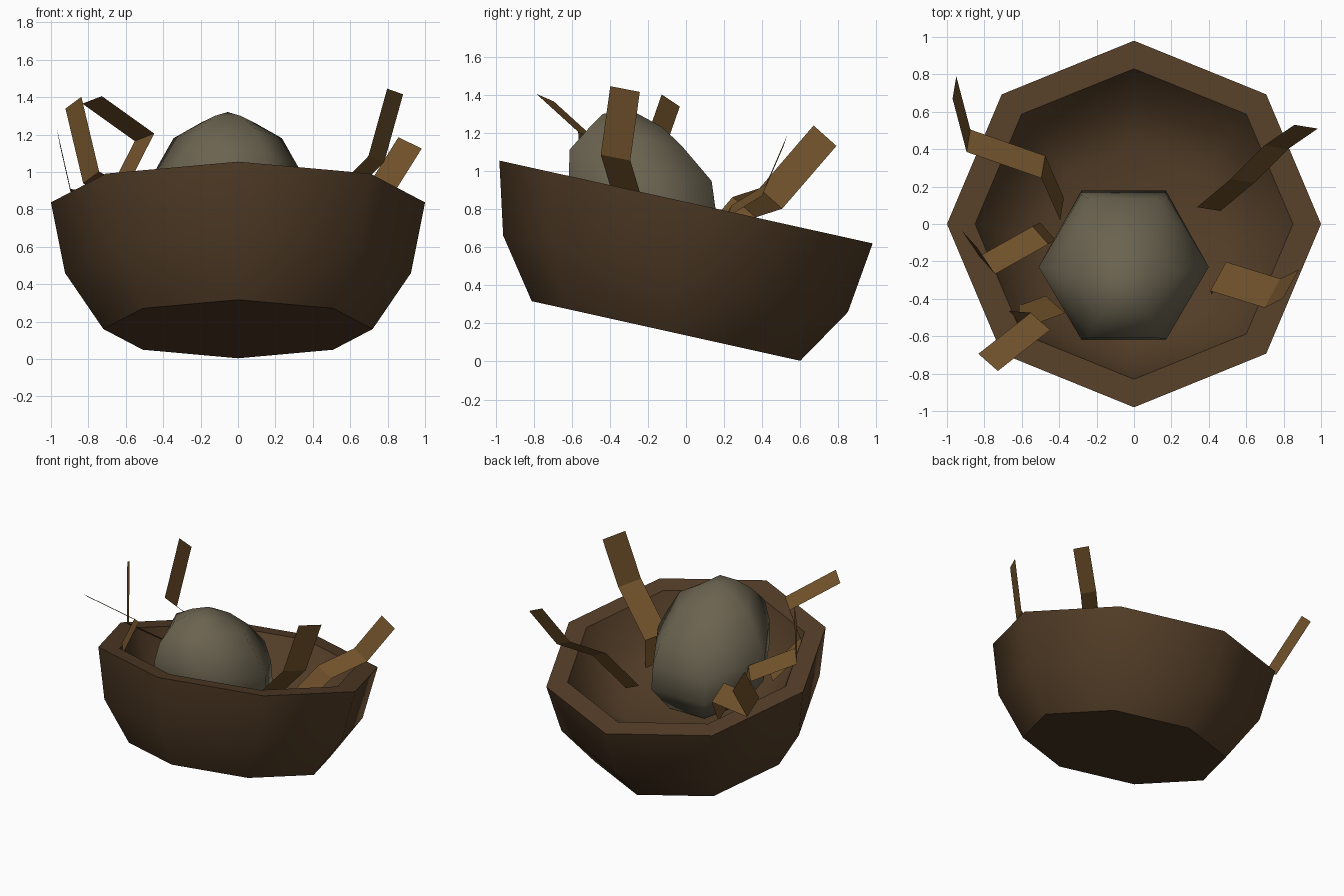
import bpy
import math
from mathutils import Vector

cube = bpy.data.objects.get("Cube")
if cube:
    bpy.data.objects.remove(cube, do_unlink=True)

SLOPE = 0.222  # how far everything leans backwards


def make_material(name, colour):
    mat = bpy.data.materials.new(name)
    mat.use_nodes = True
    rgba = (*colour, 1.0)
    mat.diffuse_color = rgba
    mat.node_tree.nodes["Principled BSDF"].inputs["Base Color"].default_value = rgba
    return mat


bark = make_material("dark bark brown", (0.085, 0.046, 0.020))
straw = make_material("straw brown", (0.165, 0.084, 0.024))
shell = make_material("grey green shell", (0.145, 0.125, 0.080))


def make_object(name, verts, faces, mat, smooth_angle=None):
    mesh = bpy.data.meshes.new(name)
    mesh.from_pydata(verts, [], faces)
    mesh.materials.append(mat)
    obj = bpy.data.objects.new(name, mesh)
    bpy.context.collection.objects.link(obj)
    if smooth_angle:
        bpy.ops.object.select_all(action="DESELECT")
        obj.select_set(True)
        bpy.context.view_layer.objects.active = obj
        bpy.ops.object.shade_smooth_by_angle(angle=math.radians(smooth_angle))
    return obj


def tilted_loft(name, sides, x, rings, start, end, mat, smooth_angle):
    """Skin a stack of leaning rings (y, z, x radius, y radius) and close both ends."""
    verts, faces = [], []
    for cy, cz, rx, ry in rings:
        for i in range(sides):
            a = math.tau * i / sides
            dy = ry * math.sin(a)
            verts.append((x + rx * math.cos(a), cy + dy, cz - SLOPE * dy))
    for r in range(len(rings) - 1):
        for i in range(sides):
            j = (i + 1) % sides
            low, high = r * sides, (r + 1) * sides
            faces.append((low + i, low + j, high + j, high + i))
    last = len(verts) - sides
    verts += [(x, *start), (x, *end)]
    for i in range(sides):
        j = (i + 1) % sides
        faces.append((j, i, len(verts) - 2))
        faces.append((last + i, last + j, len(verts) - 1))
    return make_object(name, verts, faces, mat, smooth_angle)


# Bowl: outer wall, flat lip, then the hollow
bowl_rings = [
    (-0.105, 0.16, 0.72, 0.705),
    (-0.055, 0.46, 0.925, 0.905),
    (0, 0.837, 1, 0.98),
    (0, 0.837, 0.85, 0.83),
    (-0.05, 0.6, 0.73, 0.71),
    (-0.08, 0.47, 0.5, 0.49),
]
tilted_loft("nest_bowl", 8, 0, bowl_rings, (-0.105, 0.16), (-0.09, 0.45), bark, 50)

# Egg: six-sided, leaning with the bowl
egg_rings = [
    (-0.18, 0.5, 0.3, 0.25),
    (-0.22, 0.7, 0.45, 0.4),
    (-0.23, 0.88, 0.455, 0.386),
    (-0.238, 1.03, 0.375, 0.43),
    (-0.26, 1.18, 0.29, 0.28),
    (-0.28, 1.265, 0.14, 0.18),
]
hexagon = math.sin(math.tau / 6)
egg_rings[:3] = [(y, z, rx, ry / hexagon) for y, z, rx, ry in egg_rings[:3]]
tilted_loft("egg", 6, -0.055, egg_rings, (-0.17, 0.4), (-0.29, 1.32), shell, 180)


# Straws: flat bent ribbons, each a path from tip to root and a width vector
def ribbon(name, width, path):
    half = Vector(width) / 2
    verts = []
    for p in path:
        verts += [Vector(p) - half, Vector(p) + half]
    faces = [(k, k + 1, k + 3, k + 2) for k in range(0, len(verts) - 2, 2)]
    make_object(name, verts, faces, straw)


ribbon("straw_front_left", (0.085, 0.155, -0.03),
       [(0.84, -0.32, 1.43), (0.74, -0.37, 1.07), (0.45, -0.28, 0.77), (0.46, -0.3, 0.5)])
ribbon("straw_back_left", (0.125, -0.02, -0.06),
       [(0.92, 0.52, 1.155), (0.76, 0.41, 0.9), (0.58, 0.23, 0.79), (0.4, 0.08, 0.53)])
ribbon("straw_back_right", (-0.02, -0.12, 0.107),
       [(-0.96, 0.73, 1.185), (-0.885, 0.445, 0.855), (-0.485, 0.305, 0.81), (-0.385, 0.08, 0.55)])
ribbon("straw_middle_right", (-0.085, 0.095, -0.063),
       [(-0.88, -0.08, 1.37), (-0.785, -0.22, 0.97), (-0.5, -0.06, 0.82), (-0.46, -0.04, 0.55)])
ribbon("straw_front_right", (0.104, -0.092, 0.04),
       [(-0.78, -0.74, 1.385), (-0.5, -0.52, 1.185), (-0.64, -0.51, 0.91), (-0.42, -0.43, 0.65)])
